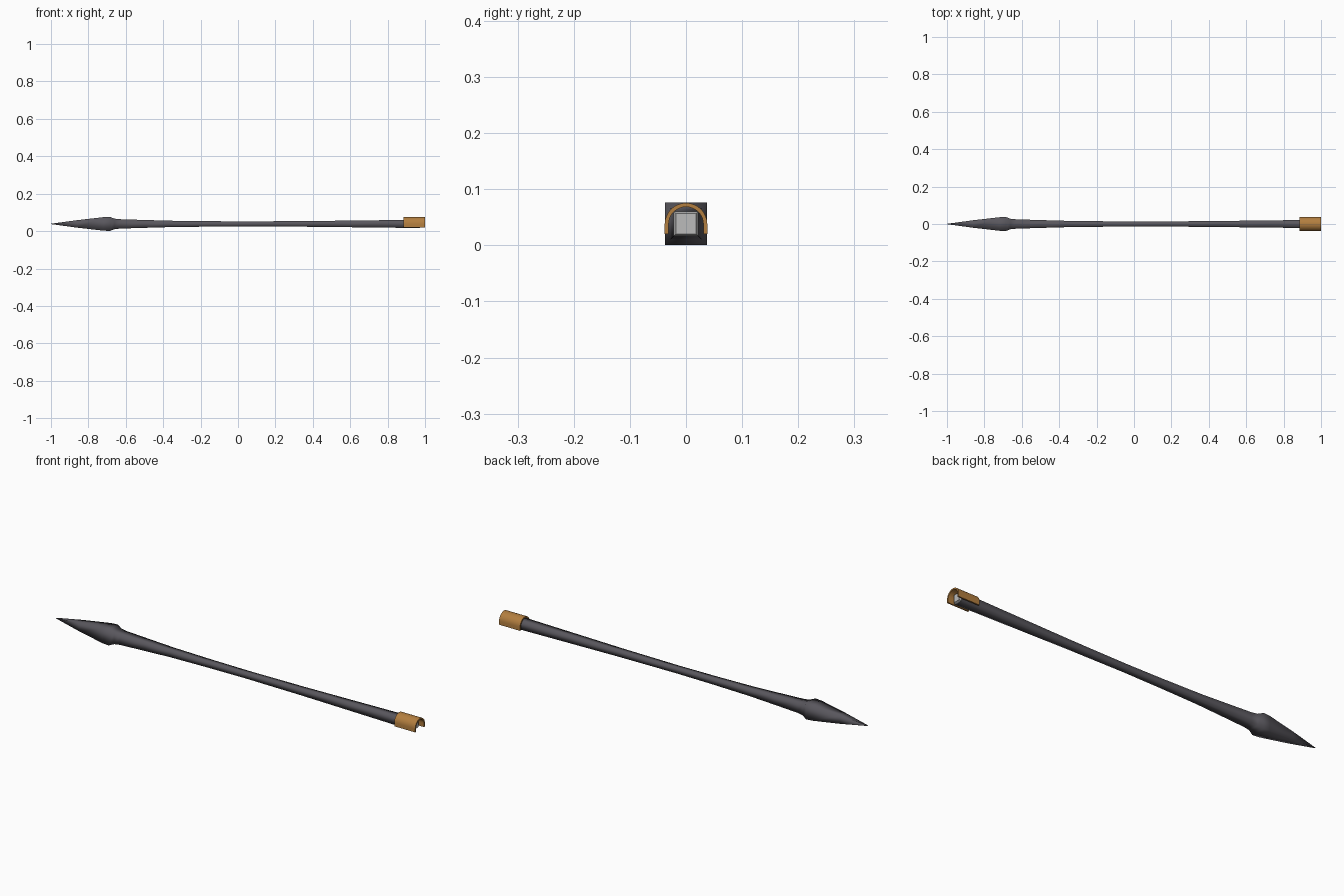
import bpy, math

if "Cube" in bpy.data.objects:
    bpy.data.objects.remove(bpy.data.objects["Cube"])

ZC = 0.0385  # height of the long axis


def material(name, rgb):
    m = bpy.data.materials.new(name)
    m.diffuse_color = (*rgb, 1)
    m.use_nodes = True
    m.node_tree.nodes["Principled BSDF"].inputs["Base Color"].default_value = m.diffuse_color
    return m


iron = material("dark iron", (0.10, 0.095, 0.11))
steel = material("light steel", (0.5, 0.5, 0.5))
bronze = material("bronze", (0.45, 0.21, 0.05))


def build(name, verts, faces, mats):
    me = bpy.data.meshes.new(name)
    me.from_pydata(verts, [], faces)
    for m in mats:
        me.materials.append(m)
    ob = bpy.data.objects.new(name, me)
    bpy.context.collection.objects.link(ob)
    return ob


def bridge(rings, n):
    """Quads joining successive rings of n vertices."""
    return [(r * n + i, (r + 1) * n + i, (r + 1) * n + (i + 1) % n, r * n + (i + 1) % n)
            for r in range(rings - 1) for i in range(n)]


# spear body: square section swept along x, smooth along its length
profile = [(-1, 0.001), (-0.86, 0.020), (-0.72, 0.036), (-0.685, 0.0375), (-0.66, 0.028),
           (-0.63, 0.025), (-0.50, 0.021), (-0.36, 0.017), (-0.15, 0.0145), (0.05, 0.0135),
           (0.35, 0.015), (0.62, 0.018), (0.88, 0.021), (0.97, 0.022)]
corners = [(-1, -1), (-1, 1), (1, 1), (1, -1)]
verts = [(x, a * h, ZC + b * h) for x, h in profile for a, b in corners]
faces = bridge(len(profile), 4) + [(3, 2, 1, 0)]
body = build("spear_body", verts, faces, [iron])
body.data.shade_smooth()

# pale end plug
plug_profile = [(0.97, 0.022), (0.98, 0.018)]
verts = [(x, a * h, ZC + b * h) for x, h in plug_profile for a, b in corners]
plug = build("end_plug", verts, bridge(2, 4) + [(4, 7, 6, 5)], [steel])

# bronze collar: arch-shaped shell, open below
R, T, SEG = 0.038, 0.007, 16


def arch(r):
    pts = [(r * math.cos(math.pi * i / SEG), ZC - 0.001 + r * math.sin(math.pi * i / SEG))
           for i in range(SEG + 1)]
    return [(r, 0.02)] + pts + [(-r, 0.02)]


loop = arch(R) + arch(R - T)[::-1]
n = len(loop)
half = n // 2
verts = [(x, y, z) for x in (0.885, 1.0) for y, z in loop]
faces = bridge(2, n)
for i in range(half - 1):
    j = n - 1 - i
    faces.append((i, i + 1, j - 1, j))
    faces.append((n + j, n + j - 1, n + i + 1, n + i))
collar = build("collar", verts, faces, [bronze])

# consistent normals and sharp collar rims
import bmesh
for ob in (body, plug, collar):
    bm = bmesh.new()
    bm.from_mesh(ob.data)
    bmesh.ops.recalc_face_normals(bm, faces=bm.faces)
    bm.to_mesh(ob.data)
    bm.free()
bpy.ops.object.select_all(action='DESELECT')
collar.select_set(True)
bpy.context.view_layer.objects.active = collar
bpy.ops.object.shade_smooth_by_angle(angle=math.radians(40))
